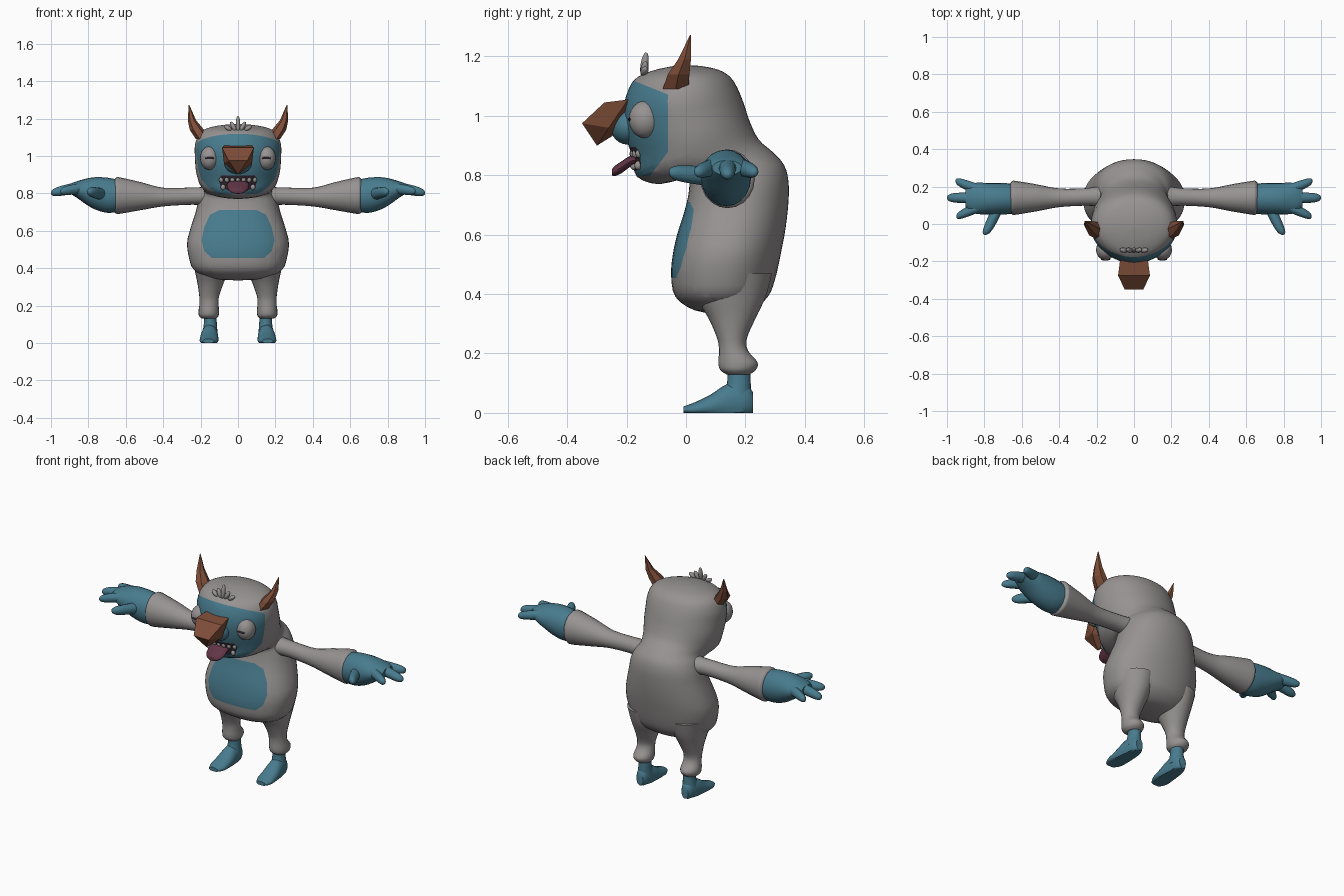
import bpy, bmesh
from math import cos, sin, pi, radians
from mathutils import Vector, Matrix, Euler

cube = bpy.data.objects.get("Cube")
if cube:
    bpy.data.objects.remove(cube)


def material(name, r, g, b):
    m = bpy.data.materials.new(name)
    m.use_nodes = True
    m.diffuse_color = (r, g, b, 1)
    m.node_tree.nodes["Principled BSDF"].inputs["Base Color"].default_value = (r, g, b, 1)
    return m


GREY = material("grey fur", .31, .29, .29)
TEAL = material("teal skin", .065, .2, .27)
BROWN = material("brown horn", .21, .075, .04)
PLUM = material("plum tongue", .12, .035, .06)
DARK = material("dark mouth", .03, .02, .03)


def finish(name, bm, mats, angle=40):
    """Turn a bmesh into a shaded object; angle 0 keeps flat facets."""
    bmesh.ops.recalc_face_normals(bm, faces=bm.faces)
    mesh = bpy.data.meshes.new(name)
    bm.to_mesh(mesh)
    bm.free()
    for m in mats:
        mesh.materials.append(m)
    obj = bpy.data.objects.new(name, mesh)
    bpy.context.collection.objects.link(obj)
    if angle:
        bpy.ops.object.select_all(action='DESELECT')
        obj.select_set(True)
        bpy.context.view_layer.objects.active = obj
        bpy.ops.object.shade_smooth_by_angle(angle=radians(angle))
    return obj


def smooth_keys(keys, steps):
    """Catmull-Rom interpolation of equal-length tuples."""
    out = []
    last = len(keys) - 1
    for i in range(last):
        quads = list(zip(keys[max(i - 1, 0)], keys[i], keys[i + 1], keys[min(i + 2, last)]))
        for k in range(steps):
            t = k / steps
            out.append([b + t * ((c - a) + t * ((2 * a - 5 * b + 4 * c - d)
                        + t * (3 * b - a - 3 * c + d))) / 2 for a, b, c, d in quads])
    return out + [list(keys[-1])]


def skin(rings):
    """Bridge rings of points and cap both ends."""
    bm = bmesh.new()
    loops = [[bm.verts.new(p) for p in ring] for ring in rings]
    n = len(loops[0])
    for a, b in zip(loops, loops[1:]):
        for i in range(n):
            bm.faces.new((a[i], a[(i + 1) % n], b[(i + 1) % n], b[i]))
    bm.faces.new(loops[0])
    bm.faces.new(loops[-1])
    return bm


AXES = {'x': ((0, 1, 0), (0, 0, 1)), 'y': ((1, 0, 0), (0, 0, 1)), 'z': ((1, 0, 0), (0, 1, 0))}


def tube(name, axis, keys, mat, side=1, sides=20, steps=4, angle=40, floor=False):
    """Loft ellipses (x, y, z, radius, radius) along an axis; side mirrors in x."""
    u, v = map(Vector, AXES[axis])
    rings = []
    for x, y, z, ra, rb in smooth_keys(keys, steps):
        ring = []
        for i in range(sides):
            a = 2 * pi * i / sides
            p = Vector((x, y, z)) + u * ra * cos(a) + v * rb * sin(a)
            ring.append((p.x * side, p.y, max(p.z, 0) if floor else p.z))
        rings.append(ring)
    return finish(name, skin(rings), [mat], angle)


def ellipsoid(name, loc, size, mat, tilt=0, pitch=0):
    bm = bmesh.new()
    m = Matrix.LocRotScale(Vector(loc), Euler((pitch, tilt, 0)), Vector(size))
    bmesh.ops.create_uvsphere(bm, u_segments=20, v_segments=12, radius=1, matrix=m)
    return finish(name, bm, [mat])


def paint(bm, planes, index, y_max):
    """Cut along planes and colour the front faces behind all of them."""
    for co, no in planes:
        faces = [f for f in bm.faces if f.calc_center_median().y < y_max]
        geom = faces + list({e for f in faces for e in f.edges}) + list({v for f in faces for v in f.verts})
        bmesh.ops.bisect_plane(bm, geom=geom, plane_co=co, plane_no=no, dist=1e-5)
    for f in bm.faces:
        c = f.calc_center_median()
        if c.y < y_max and all((c - Vector(co)).dot(Vector(no)) < 0 for co, no in planes):
            f.material_index = index


def outline(half):
    """Planes of a convex, mirrored x-z outline listed from top to bottom."""
    pts = half + [(-x, z) for x, z in reversed(half)]
    return [((a[0], 0, a[1]), Vector((a[1] - b[1], 0, b[0] - a[0])).normalized() * 1)
            for a, b in zip(pts, pts[1:] + pts[:1])]


# Body and head: one loft; front y, front z, back y, back z, half width
BODY = [(.11, .335, .15, .335, .02), (.03, .345, .22, .345, .15), (-.035, .39, .275, .39, .235),
        (-.05, .46, .3, .45, .262), (-.045, .53, .32, .54, .272), (-.03, .6, .335, .62, .255),
        (-.005, .68, .345, .71, .228), (.01, .75, .345, .78, .21), (0, .79, .33, .835, .19),
        (-.09, .77, .29, .88, .185), (-.165, .795, .245, .92, .208), (-.18, .86, .215, .98, .225),
        (-.205, .94, .195, 1.04, .23), (-.21, 1.03, .175, 1.09, .23), (-.18, 1.115, .15, 1.13, .205),
        (-.12, 1.15, .11, 1.155, .15), (-.04, 1.168, .05, 1.168, .06), (0, 1.17, .01, 1.17, .005)]
rings = []
STEPS, SIDES = 3, 48
for k, (yf, zf, yb, zb, w) in enumerate(smooth_keys(BODY, STEPS)):
    blend = min(max(k / STEPS - 8, 0), 1)
    ring = []
    for i in range(SIDES):
        a = 2 * pi * i / SIDES
        c, s = cos(a), sin(a)
        p = 2 / (2.4 - .55 * blend) if s < 0 else 2 / 2.1
        sx = abs(c) ** p * (1 if c > 0 else -1)
        t = (1 + abs(s) ** p * (1 if s > 0 else -1)) / 2
        ring.append((w * sx, yf + (yb - yf) * t, zf + (zb - zf) * t))
    rings.append(ring)
body = skin(rings)
# Painted belly, face mask and mouth
paint(body, outline([(.1, .71), (.15, .685), (.18, .62), (.195, .55), (.18, .49), (.14, .455)]), 1, .1)
paint(body, [((0, -.06, 0), (0, 1, 0)), ((0, 0, 1.048), (0, .37, .93)),
             ((0, -.12, .8), (0, .8, -.6)), ((0, 0, .797), (0, 0, -1))], 1, -.05)
paint(body, outline([(.09, .895), (.105, .875), (.09, .83), (.05, .815)]), 2, -.1)
finish("body_and_head", body, [GREY, TEAL, DARK], 60)

# Snout, faceted nose, tongue
ellipsoid("snout", (0, -.195, .965), (.075, .06, .062), TEAL)
nose = bmesh.new()
for x, y, z in [(.075, -.195, 1.055), (.085, -.275, 1.045), (.05, -.35, .975), (.075, -.26, .96),
                (0, -.3, .9), (0, -.22, .95)]:
    for s in ((1, -1) if x else (1,)):
        nose.verts.new((x * s, y, z))
bmesh.ops.convex_hull(nose, input=nose.verts)
finish("nose", nose, [BROWN], 0)
tube("tongue", 'y', [(0, -.13, .85, .05, .015), (0, -.18, .85, .058, .018), (0, -.22, .825, .055, .02),
                     (0, -.245, .812, .035, .015), (0, -.25, .81, .01, .005)], PLUM)

# Teeth rows follow the curve of the mouth
for row, z, count, half in (("upper", .873, 7, .088), ("lower", .833, 4, .08)):
    for i in range(count):
        x = half * (2 * i / (count - 1) - 1)
        ellipsoid(f"{row}_tooth_{i + 1}", (x, -.178 + 2.6 * x * x, z), (.013, .012, .015), GREY)

# Hair tuft
for i, (x, z, h, tilt) in enumerate([(0, 1.172, .042, 0), (.026, 1.158, .028, .5), (-.026, 1.158, .028, -.5),
                                     (.055, 1.15, .024, 1), (-.055, 1.15, .024, -1)]):
    ellipsoid(f"hair_{i + 1}", (x, -.14, z), (.012, .013, h), GREY, tilt, -.15)


def finger(name, axis, base, tip, r, side):
    a, b = Vector(base), Vector(tip)
    keys = [(*a.lerp(b, t), r * k, r * k) for t, k in ((0, 1.1), (.5, 1), (.8, .85), (.95, .55), (1, .15))]
    tube(name, axis, keys, TEAL, side, 12)


for s, label in ((1, "left"), (-1, "right")):
    # Eye and slit pupil
    ellipsoid(label + "_eye", (.152 * s, -.138, .988), (.051, .055, .063), GREY)
    ellipsoid(label + "_pupil", (.152 * s, -.19, .988), (.026, .005, .006), DARK)
    # Horn
    tube(label + "_horn", 'z', [(.185, -.035, 1.09, .04, .05), (.22, -.025, 1.14, .038, .042),
                                (.246, -.005, 1.19, .022, .025), (.262, .015, 1.272, .002, .002)],
         BROWN, s, 6, 1, 0)
    # Sleeve
    tube(label + "_arm", 'x', [(.15, .15, .785, .06, .05), (.25, .145, .785, .047, .046),
                               (.4, .14, .78, .05, .05), (.52, .14, .785, .072, .075),
                               (.63, .14, .788, .09, .097), (.65, .14, .788, .09, .097),
                               (.66, .14, .788, .08, .088)], GREY, s)
    # Hand
    tube(label + "_palm", 'x', [(.64, .135, .787, .08, .085), (.7, .135, .79, .084, .094),
                                (.78, .135, .803, .085, .082), (.86, .138, .82, .08, .045),
                                (.9, .138, .825, .05, .025)], TEAL, s)
    finger(label + "_outer_finger", 'x', (.82, .18, .83), (.955, .23, .81), .027, s)
    finger(label + "_middle_finger", 'x', (.84, .14, .835), (1, .14, .802), .028, s)
    finger(label + "_inner_finger", 'x', (.82, .095, .83), (.95, .04, .81), .027, s)
    finger(label + "_thumb", 'y', (.725, .09, .795), (.795, -.058, .81), .03, s)
    # Leg with cuff
    tube(label + "_leg", 'z', [(.47, .14, .15, .11, .14), (.39, .14, .15, .092, .118),
                               (.32, .147, .155, .07, .08), (.25, .154, .155, .053, .05),
                               (.21, .155, .16, .051, .049), (.17, .156, .175, .055, .066),
                               (.145, .156, .175, .052, .06), (.13, .155, .175, .038, .04)][::1] and
         [(x, y, z, a, b) for z, x, y, a, b in
          [(.47, .14, .15, .11, .14), (.39, .14, .15, .092, .118), (.32, .147, .155, .07, .08),
           (.25, .154, .155, .053, .05), (.21, .155, .16, .051, .049), (.17, .156, .175, .055, .066),
           (.145, .156, .175, .052, .06), (.13, .155, .175, .038, .04)]], GREY, s)
    # Ankle and flat-soled foot
    tube(label + "_ankle", 'z', [(.148, .178, .15, .033, .038), (.148, .178, .1, .035, .04),
                                 (.15, .17, .04, .042, .05)], TEAL, s)
    tube(label + "_foot", 'y', [(.15, .225, .035, .022, .035), (.15, .2, .04, .036, .06),
                                (.152, .14, .035, .045, .062), (.154, .08, .02, .05, .04),
                                (.156, .03, .012, .048, .024), (.158, -.008, .01, .03, .012)],
         TEAL, s, floor=True)
